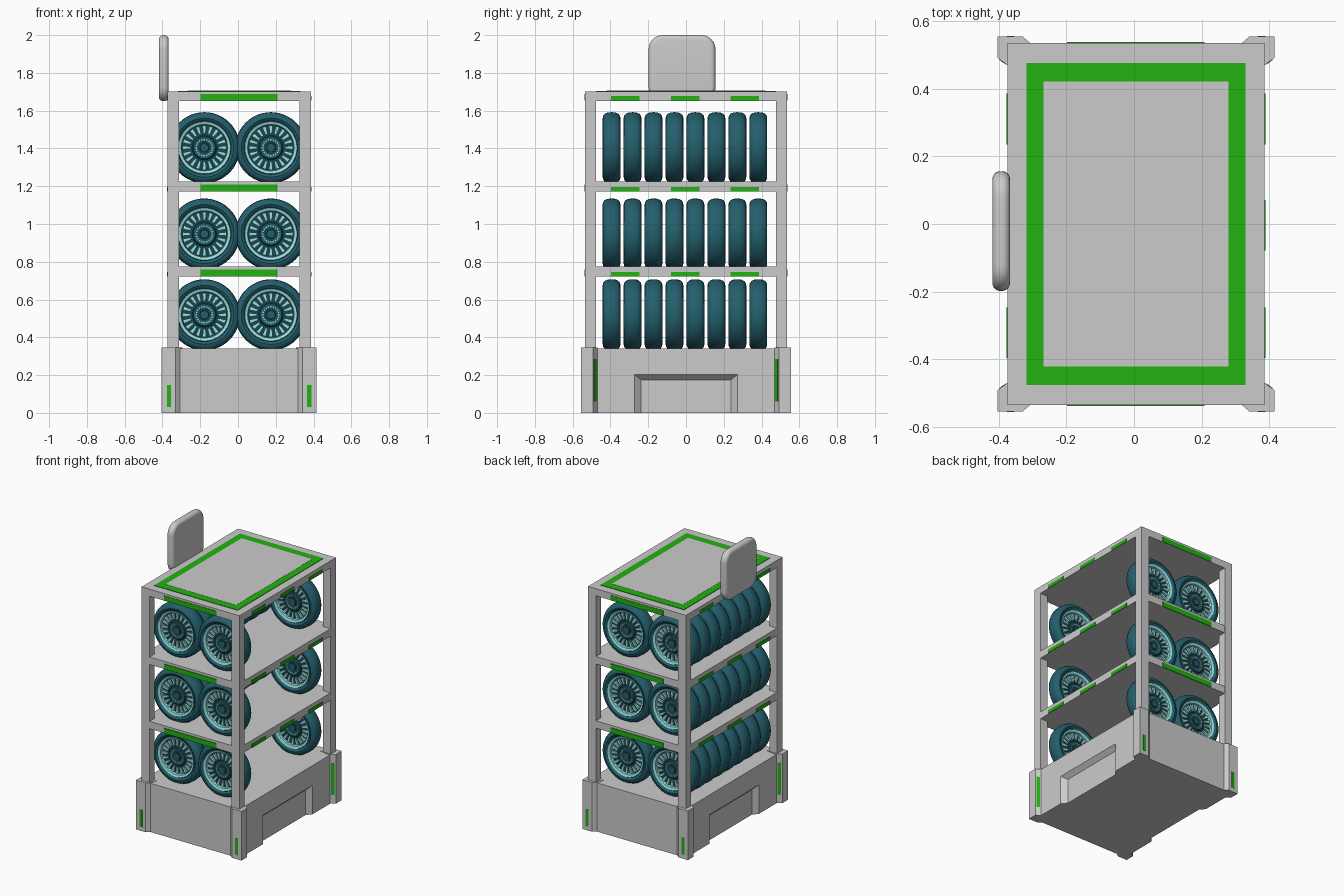
import bpy, bmesh, math
from mathutils import Matrix, Vector

if "Cube" in bpy.data.objects:
    bpy.data.objects.remove(bpy.data.objects["Cube"])

CX = 0.006                      # frame centre; the side screen offsets it
HX, HY = 0.38, 0.535            # frame half sizes
BASE_H = 0.342


def material(name, rgb):
    m = bpy.data.materials.new(name)
    m.diffuse_color = (*rgb, 1)
    m.use_nodes = True
    m.node_tree.nodes["Principled BSDF"].inputs["Base Color"].default_value = m.diffuse_color
    return m


GREEN = material("green_light", (0.015, 0.45, 0.005))
DARK = material("dark_teal", (0.017, 0.115, 0.15))
LIGHT = material("light_teal", (0.32, 0.75, 0.75))
DEEP = material("deep_teal", (0.01, 0.06, 0.08))


def finish(bm, name, mats=()):
    bmesh.ops.recalc_face_normals(bm, faces=bm.faces)
    me = bpy.data.meshes.new(name)
    bm.to_mesh(me)
    bm.free()
    for m in mats:
        me.materials.append(m)
    ob = bpy.data.objects.new(name, me)
    bpy.context.collection.objects.link(ob)
    return ob


def smooth(ob, deg=30):
    bpy.ops.object.select_all(action='DESELECT')
    ob.select_set(True)
    bpy.context.view_layer.objects.active = ob
    bpy.ops.object.shade_smooth_by_angle(angle=math.radians(deg))


def box(name, lo, hi, mat=None, rot=0.0):
    lo, hi = Vector(lo), Vector(hi)
    bm = bmesh.new()
    bmesh.ops.create_cube(bm, size=1, matrix=Matrix.Translation((lo + hi) / 2)
                          @ Matrix.Rotation(rot, 4, 'Z') @ Matrix.Diagonal((*(hi - lo), 1)))
    bmesh.ops.translate(bm, verts=bm.verts, vec=(CX, 0, 0))
    return finish(bm, name, [mat] if mat else [])


# Base body with a sloped pocket on each long side
def base_body():
    bm = bmesh.new()

    def face(*pts):
        bm.faces.new([bm.verts.new(p) for p in pts])
    a, b, za, zb, d = 0.273, 0.238, 0.203, 0.175, 0.03
    for s in (-1, 1):
        o, i = s * HX, s * (HX - d)
        face((o, -HY, 0), (o, -a, 0), (o, -a, za), (o, a, za), (o, a, 0),
             (o, HY, 0), (o, HY, BASE_H), (o, -HY, BASE_H))
        face((i, -b, 0), (i, b, 0), (i, b, zb), (i, -b, zb))
        face((o, -a, za), (o, a, za), (i, b, zb), (i, -b, zb))
        for t in (-1, 1):
            face((o, t * a, 0), (o, t * a, za), (i, t * b, zb), (i, t * b, 0))
            if s == 1:
                face((-HX, t * HY, 0), (HX, t * HY, 0), (HX, t * HY, BASE_H), (-HX, t * HY, BASE_H))
    face((-HX, -HY, BASE_H), (HX, -HY, BASE_H), (HX, HY, BASE_H), (-HX, HY, BASE_H))
    rim = [(HX, -HY), (HX, -a), (HX - d, -b), (HX - d, b), (HX, a), (HX, HY)]
    face(*[(x, y, 0) for x, y in rim + [(-x, -y) for x, y in rim]])
    bmesh.ops.remove_doubles(bm, verts=bm.verts, dist=1e-5)
    bmesh.ops.translate(bm, verts=bm.verts, vec=(CX, 0, 0))
    return finish(bm, "base_body")


base_body()

# Corner bumpers with their lights, and the posts above them
OUTER = [(0.41, 0.555), (0.336, 0.555), (0.311, 0.534), (0.30, 0.48),
         (0.35, 0.469), (0.379, 0.469), (0.41, 0.492)]
for sx in (-1, 1):
    for sy in (-1, 1):
        bm = bmesh.new()
        f = bm.faces.new([bm.verts.new((x * sx + CX, y * sy, 0)) for x, y in OUTER])
        ext = bmesh.ops.extrude_face_region(bm, geom=[f])["geom"]
        bmesh.ops.translate(bm, vec=(0, 0, BASE_H + 0.003),
                            verts=[v for v in ext if isinstance(v, bmesh.types.BMVert)])
        if not f.is_valid or len(f.link_faces if hasattr(f, "link_faces") else []) == 0:
            bmesh.ops.contextual_create(bm, geom=[e for e in bm.edges if e.is_boundary])
        finish(bm, "corner_bumper")
        x, y = sx * 0.3715, sy * 0.555
        box("bumper_front_light", (x - 0.011, y - 0.002, 0.03), (x + 0.011, y + 0.002, 0.147), GREEN)
        x, y = sx * 0.3945, sy * 0.4805
        box("bumper_side_light", (x - 0.011, y - 0.002, 0.06), (x + 0.011, y + 0.002, 0.285),
            GREEN, sx * sy * math.atan2(0.023, 0.031))
        x0, x1 = sorted((sx * HX, sx * (HX - 0.061)))
        y0, y1 = sorted((sy * HY, sy * (HY - 0.058)))
        box("post", (x0, y0, BASE_H), (x1, y1, 1.655))

# Shelves and roof with edge lights
for name, z0, z1, inset in (("lower_shelf", 0.722, 0.774, 0.002),
                            ("upper_shelf", 1.172, 1.225, 0.002), ("roof", 1.652, 1.702, 0)):
    hx, hy = HX - inset, HY - inset
    box(name, (-hx, -hy, z0), (hx, hy, z1))
    for s in (-1, 1):
        box("shelf_end_light", (-0.204, s * HY - 0.003, z0 + 0.001),
            (0.202, s * HY + 0.003, z0 + 0.036), GREEN)
        for y in (-0.322, -0.004, 0.311):
            box("shelf_side_light", (s * HX - 0.003, y - 0.075, z0 + 0.001),
                (s * HX + 0.003, y + 0.075, z0 + 0.025), GREEN)

# Roof light frame around a flat tray
for s in (-1, 1):
    x0, x1 = sorted((s * 0.324, s * 0.274))
    box("roof_light_side", (x0, -0.476, 1.70), (x1, 0.476, 1.705), GREEN)
    y0, y1 = sorted((s * 0.476, s * 0.422))
    box("roof_light_end", (-0.274, y0, 1.70), (0.274, y1, 1.705), GREEN)
box("roof_tray", (-0.274, -0.422, 1.70), (0.274, 0.422, 1.706))

# Rounded side screen
bm = bmesh.new()
bmesh.ops.create_cube(bm, size=1, matrix=Matrix.Translation((-0.393, -0.021, 1.825))
                      @ Matrix.Diagonal((0.052, 0.354, 0.35, 1)))
long_edges = [e for e in bm.edges if abs(e.verts[0].co.x - e.verts[1].co.x) > 0.01]
bmesh.ops.bevel(bm, geom=long_edges, offset=0.075, segments=8, profile=0.5, affect='EDGES')
rim_edges = [e for e in bm.edges if abs(e.verts[0].co.x - e.verts[1].co.x) < 1e-4]
bmesh.ops.bevel(bm, geom=rim_edges, offset=0.023, segments=5, profile=0.5, affect='EDGES')
smooth(finish(bm, "side_screen"), 40)

# Wheel: lathed half profile (radius, depth, material), mirrored front to back
HALF = [(0.0, 0.030, 0), (0.022, 0.030, 0), (0.024, 0.023, 2), (0.036, 0.023, 2),
        (0.049, 0.029, 0), (0.058, 0.028, 0), (0.064, 0.020, 2), (0.120, 0.016, 2),
        (0.123, 0.036, 1), (0.138, 0.041, 1), (0.141, 0.036, 0), (0.146, 0.042, 0),
        (0.156, 0.047, 0), (0.168, 0.045, 0), (0.179, 0.037, 0), (0.186, 0.022, 0), (0.188, 0.0, 0)]


def wheel():
    bm = bmesh.new()
    n = 48
    for s in (-1, 1):
        rings = []
        for r, y, _ in HALF:
            k = n if r else 1
            rings.append([bm.verts.new((r * math.cos(2 * math.pi * i / n), s * y,
                                        r * math.sin(2 * math.pi * i / n))) for i in range(k)])
        for j in range(len(HALF) - 1):
            p, q = rings[j], rings[j + 1]
            m = HALF[j + 1][2] if HALF[j + 1][2] == 2 or HALF[j][2] != 1 else HALF[j][2]
            if HALF[j][2] == 1 and HALF[j + 1][2] == 0:
                m = 0
            for i in range(n):
                k = (i + 1) % n
                vs = [p[0], q[i], q[k]] if j == 0 else [p[i], q[i], q[k], p[k]]
                bm.faces.new(vs).material_index = m
    bmesh.ops.remove_doubles(bm, verts=bm.verts, dist=1e-5)
    # spokes and hub studs run right through so both faces show them
    for i in range(20):
        rot = Matrix.Rotation(2 * math.pi * i / 20, 4, 'Y')
        for r0, r1, w0, w1, d in ((0.074, 0.117, 0.006, 0.010, 0.029), (0.039, 0.046, 0.0035, 0.0035, 0.031)):
            new = bmesh.ops.create_cube(bm, size=2)["verts"]
            for v in new:
                r, w = (r1, w1) if v.co.x > 0 else (r0, w0)
                v.co = rot @ Vector((r, v.co.y * d, v.co.z * w))
            for f in {f for v in new for f in v.link_faces}:
                f.material_index = 1
    ob = finish(bm, "wheel", (DARK, LIGHT, DEEP))
    smooth(ob, 35)
    return ob


# Left row is full; right row holds only its first and last wheels
first = wheel()
spots = [(x, -0.394 + 0.111 * i, z) for z in (0.519, 0.947, 1.404)
         for x, row in ((-0.178, range(8)), (0.174, (0, 7))) for i in row]
first.location = spots[0]
for p in spots[1:]:
    ob = bpy.data.objects.new("wheel", first.data)
    ob.location = p
    bpy.context.collection.objects.link(ob)
